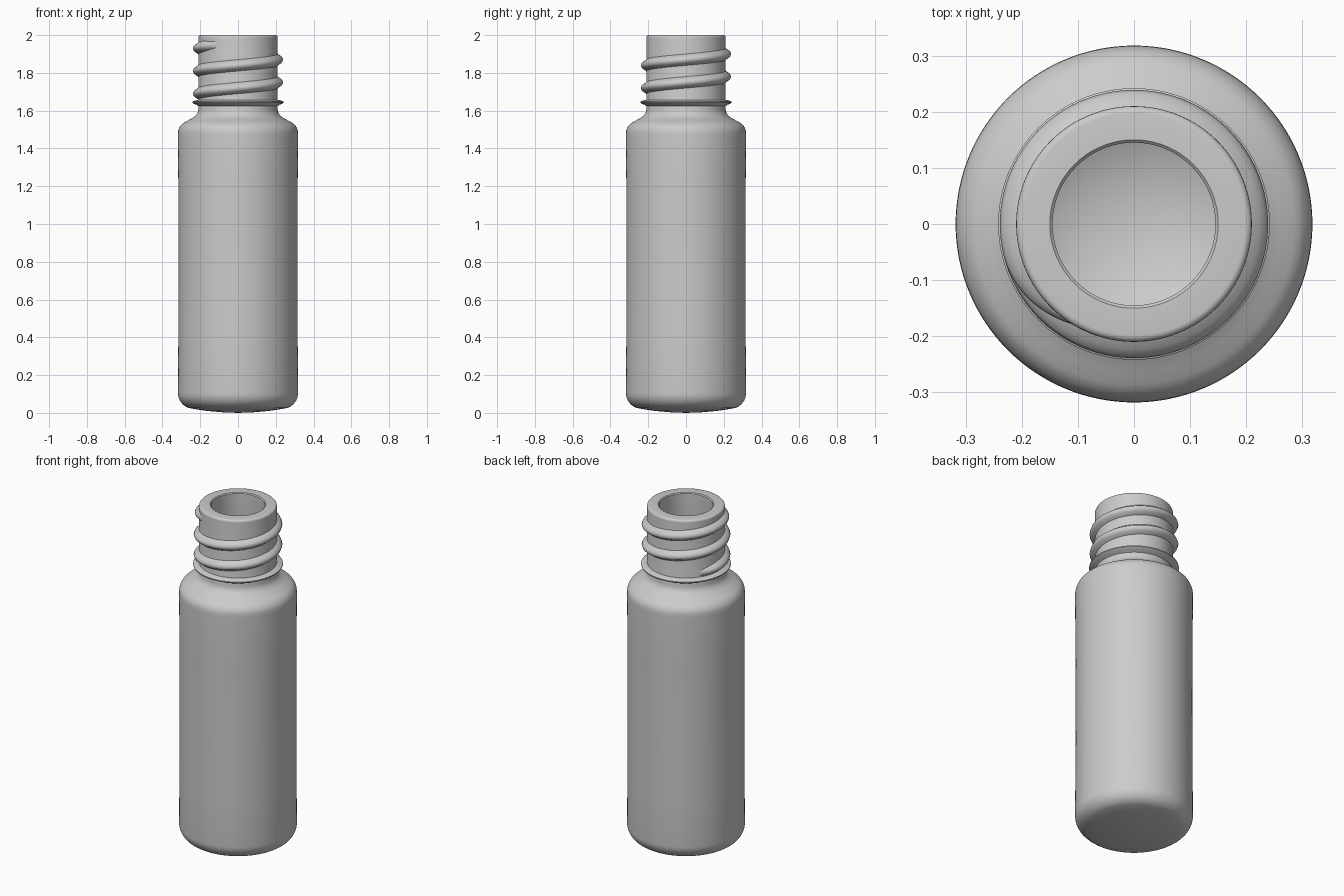
import bpy, bmesh, math

if "Cube" in bpy.data.objects:
    bpy.data.objects.remove(bpy.data.objects["Cube"])


def finish(bm, name, angle=35):
    bmesh.ops.recalc_face_normals(bm, faces=bm.faces)
    me = bpy.data.meshes.new(name)
    bm.to_mesh(me)
    bm.free()
    ob = bpy.data.objects.new(name, me)
    bpy.context.collection.objects.link(ob)
    bpy.ops.object.select_all(action='DESELECT')
    ob.select_set(True)
    bpy.context.view_layer.objects.active = ob
    bpy.ops.object.shade_smooth_by_angle(angle=math.radians(angle))
    return ob


def arc(r0, z0, a, b, start, end, n):
    """Elliptical arc in the profile plane, angles in degrees."""
    out = []
    for i in range(n + 1):
        t = math.radians(start + (end - start) * i / n)
        out.append((r0 + a * math.cos(t), z0 + b * math.sin(t)))
    return out


def lathe(name, profile, seg=128):
    bm = bmesh.new()
    rings = []
    for r, z in profile:
        if r < 1e-6:
            rings.append([bm.verts.new((0, 0, z))] * seg)
        else:
            rings.append([bm.verts.new((r * math.cos(2 * math.pi * i / seg),
                                        r * math.sin(2 * math.pi * i / seg), z))
                          for i in range(seg)])
    for lo, hi in zip(rings, rings[1:]):
        for i in range(seg):
            j = (i + 1) % seg
            quad = list(dict.fromkeys([lo[i], lo[j], hi[j], hi[i]]))
            bm.faces.new(quad)
    return finish(bm, name)


# Bottle: slightly convex base, straight body, shoulder, neck and hollow inside
outer = [(0, 0), (0.08, 0.003), (0.16, 0.010), (0.215, 0.018)]
outer += arc(0.235, 0.105, 0.083, 0.083, -72, 0, 8)
outer += [(0.316, 0.4), (0.315, 0.8), (0.316, 1.2), (0.318, 1.47)]
outer += arc(0.256, 1.48, 0.062, 0.065, 10, 62, 6)
outer += [(0.262, 1.550), (0.238, 1.563), (0.224, 1.574), (0.214, 1.588), (0.210, 1.605)]
outer += [(0.210, 1.985)] + arc(0.198, 1.988, 0.012, 0.012, 15, 90, 4)
inner = [(0.150, 2.0), (0.145, 1.995), (0.145, 1.56), (0.155, 1.53), (0.20, 1.505),
         (0.245, 1.48), (0.268, 1.44)]
inner += arc(0, 0.25, 0.27, 0.20, 0, -90, 14)[:-1] + [(0, 0.05)]
lathe("bottle", outer + inner)

# Thin collar ring under the thread
lathe("neck_collar", [(0.205, 1.622), (0.222, 1.632), (0.238, 1.639), (0.242, 1.643),
                      (0.242, 1.648), (0.238, 1.651), (0.205, 1.658)])

# Helical thread with faded ends
START, END, PITCH, STEP = 145, 958, 0.12, 4
bm = bmesh.new()
prev = None
n = int((END - START) / STEP)
for k in range(n + 1):
    deg = START + (END - START) * k / n
    t = math.radians(deg)
    z = 1.69 + PITCH * (deg - 180) / 360
    f = min(1, (deg - START) / 35, (END - deg) / 45)
    f = math.sin(f * math.pi / 2)
    ring = []
    for dr, dz in [(-0.012, -0.036), (0.001, -0.030), (0.013, -0.021), (0.024, -0.013),
                   (0.029, 0), (0.024, 0.013), (0.013, 0.021), (0.001, 0.030), (-0.012, 0.036)]:
        r = 0.210 + (dr if dr < 0 else dr * f)
        h = dz * (0.5 + 0.5 * f)
        ring.append(bm.verts.new((r * math.cos(t), r * math.sin(t), z + h)))
    if prev:
        m = len(ring)
        for i in range(m):
            j = (i + 1) % m
            bm.faces.new((prev[i], prev[j], ring[j], ring[i]))
    if k in (0, n):
        bm.faces.new(ring)
    prev = ring
finish(bm, "screw_thread", 60)
